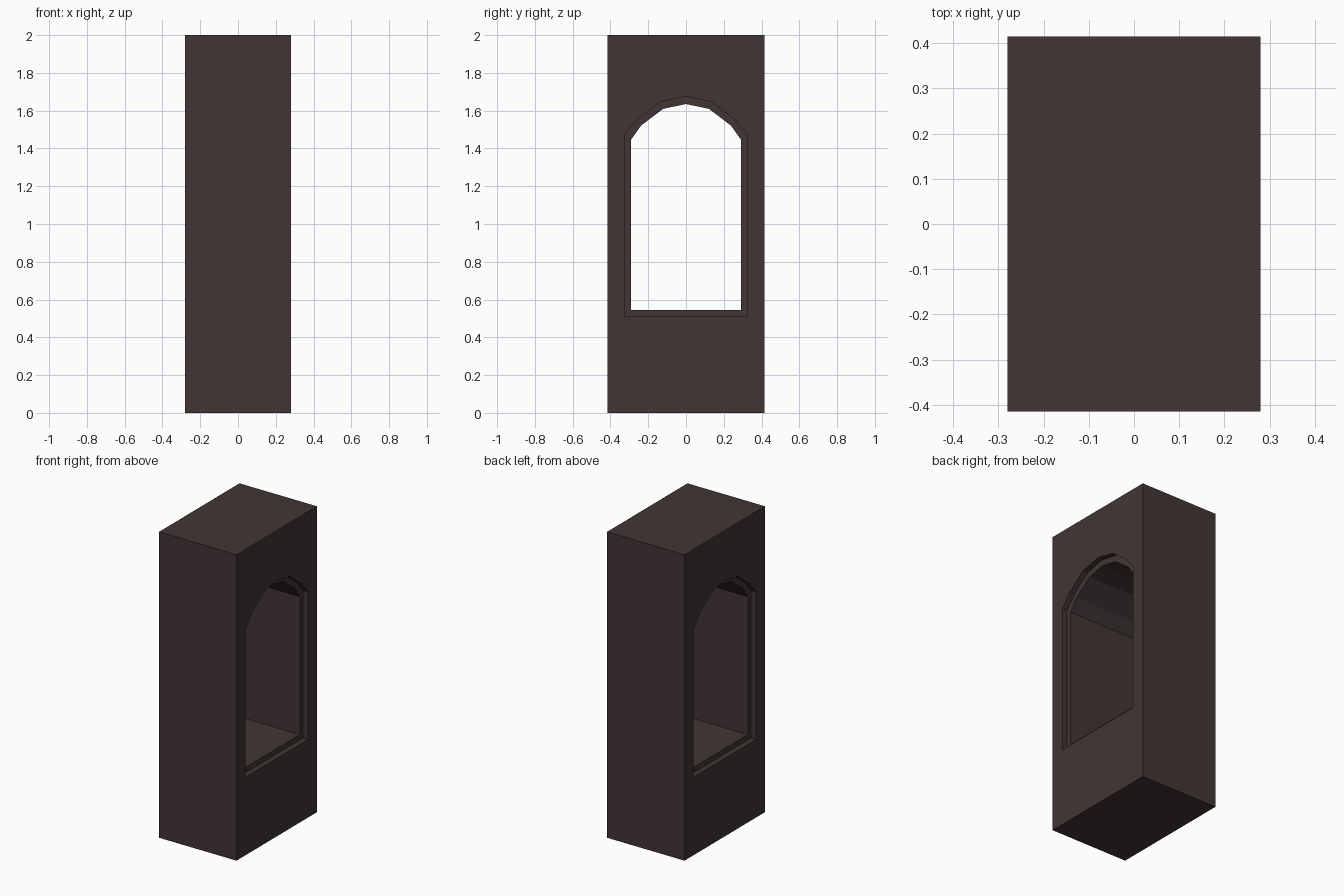
import bpy, bmesh

if "Cube" in bpy.data.objects:
    bpy.data.objects.remove(bpy.data.objects["Cube"])

W, D, H = 0.56, 0.83, 2.0   # block size
REBATE = 0.036              # depth of the stepped rim

stone = bpy.data.materials.new("dark brown stone")
stone.diffuse_color = (0.054, 0.036, 0.036, 1)
stone.use_nodes = True
stone.node_tree.nodes["Principled BSDF"].inputs["Base Color"].default_value = stone.diffuse_color


def arch_prism(name, half_profile, x0, x1):
    """Extrude a mirrored (y, z) arch outline along x."""
    outline = half_profile + [(-y, z) for y, z in reversed(half_profile) if y > 0]
    bm = bmesh.new()
    face = bm.faces.new([bm.verts.new((x0, y, z)) for y, z in outline])
    ext = bmesh.ops.extrude_face_region(bm, geom=[face])
    verts = [v for v in ext["geom"] if isinstance(v, bmesh.types.BMVert)]
    bmesh.ops.translate(bm, verts=verts, vec=(x1 - x0, 0, 0))
    bmesh.ops.recalc_face_normals(bm, faces=bm.faces)
    mesh = bpy.data.meshes.new(name)
    bm.to_mesh(mesh)
    bm.free()
    mesh.materials.append(stone)
    ob = bpy.data.objects.new(name, mesh)
    ob.hide_render = True
    bpy.context.collection.objects.link(ob)
    return ob


# Half outlines from the sill up to the apex
outer = [(0.323, 0.51), (0.323, 1.476), (0.255, 1.555), (0.133, 1.648), (0, 1.675)]
inner = [(0.291, 0.545), (0.291, 1.446), (0.237, 1.522), (0.12, 1.61), (0, 1.635)]

# Solid pillar block
bpy.ops.mesh.primitive_cube_add(size=1, location=(0, 0, H / 2))
pillar = bpy.context.object
pillar.name = "arched_pillar"
pillar.scale = (W, D, H)
bpy.ops.object.transform_apply(location=True, scale=True)
pillar.data.materials.append(stone)

# Through opening, plus a shallow wider rebate on each side
# (the outline's apex closes at y = 0, so the last point is not doubled)
cutters = [arch_prism("opening_cutter", inner, -0.4, 0.4)]
for label, s in (("right", 1), ("left", -1)):
    cutters.append(arch_prism(label + "_rebate_cutter", outer, s * (W / 2 - REBATE), s * 0.4))

for cutter in cutters:
    mod = pillar.modifiers.new(cutter.name, 'BOOLEAN')
    mod.operation = 'DIFFERENCE'
    mod.solver = 'EXACT'
    mod.object = cutter
    bpy.ops.object.modifier_apply(modifier=mod.name)
    bpy.data.objects.remove(cutter)

for poly in pillar.data.polygons:
    poly.use_smooth = False
